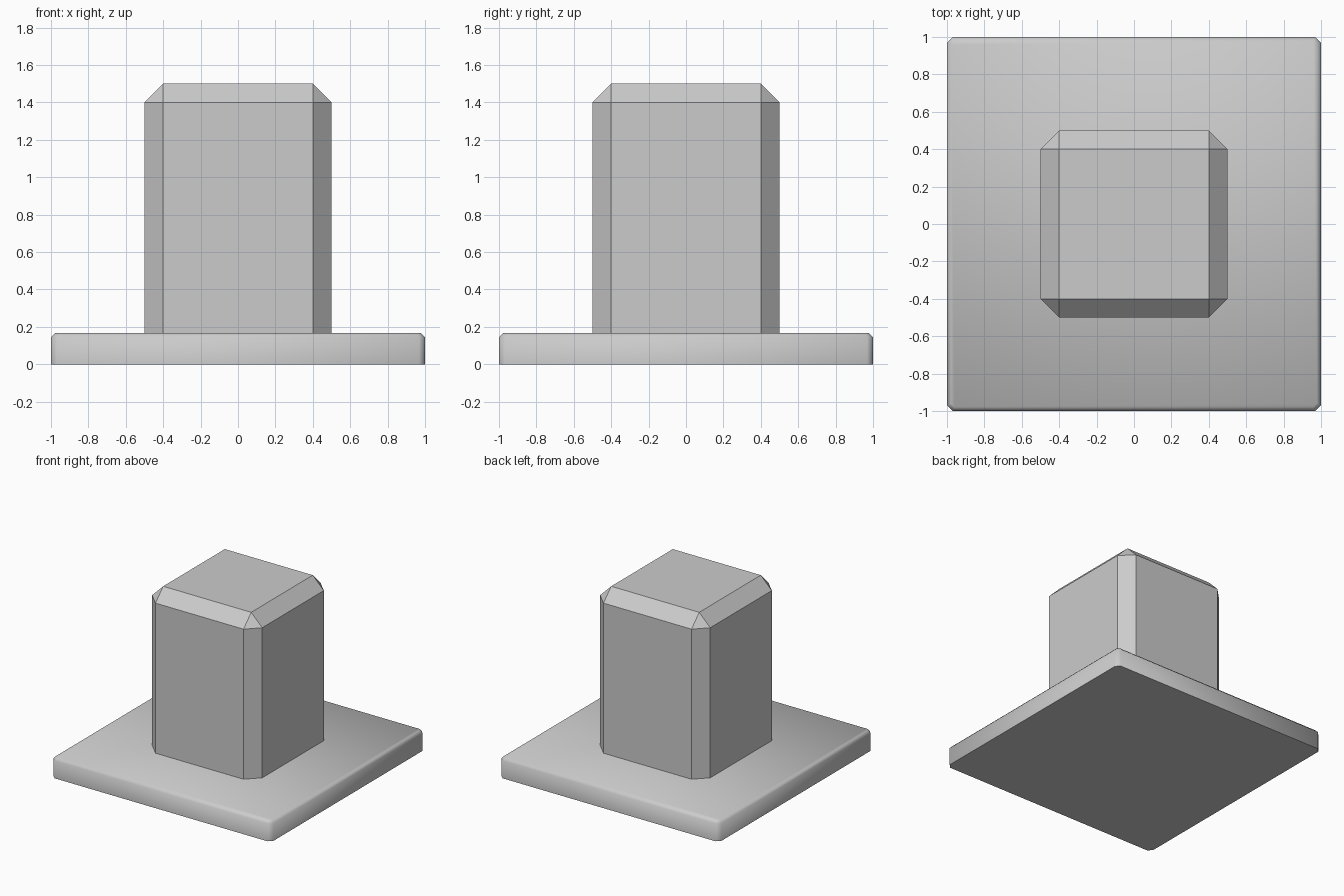
import bpy, bmesh

if "Cube" in bpy.data.objects:
    bpy.data.objects.remove(bpy.data.objects["Cube"])


def chamfered_block(name, width, z0, z1, side_cut, top_cut):
    """Square block with chamfered upright and top edges and a flat bottom."""
    bm = bmesh.new()
    bmesh.ops.create_cube(bm, size=1)
    for v in bm.verts:
        v.co.x *= width
        v.co.y *= width
        v.co.z = z1 if v.co.z > 0 else z0

    def is_upright(e):
        return abs(e.verts[0].co.z - e.verts[1].co.z) > 1e-4

    def is_top(e):
        return all(v.co.z > z1 - 1e-4 for v in e.verts)

    def bevel(edges, amount):
        bmesh.ops.bevel(bm, geom=edges, offset=amount, offset_type='OFFSET',
                        segments=1, profile=0.5, affect='EDGES')

    if side_cut == top_cut:
        bevel([e for e in bm.edges if is_upright(e) or is_top(e)], side_cut)
    else:
        bevel([e for e in bm.edges if is_upright(e)], side_cut)
        bevel([e for e in bm.edges if is_top(e)], top_cut)
    bmesh.ops.recalc_face_normals(bm, faces=bm.faces)
    mesh = bpy.data.meshes.new(name)
    bm.to_mesh(mesh)
    bm.free()
    obj = bpy.data.objects.new(name, mesh)
    bpy.context.collection.objects.link(obj)
    return obj


# Square base slab, softly shaded over its small chamfers
base = chamfered_block("base_slab", 2.0, 0.0, 0.167, 0.032, 0.022)
bpy.context.view_layer.objects.active = base
base.select_set(True)
bpy.ops.object.shade_smooth_by_angle(angle=1.2)
base.select_set(False)

# Faceted square post standing on the slab
chamfered_block("post", 1.0, 0.16, 1.5, 0.1, 0.1)
